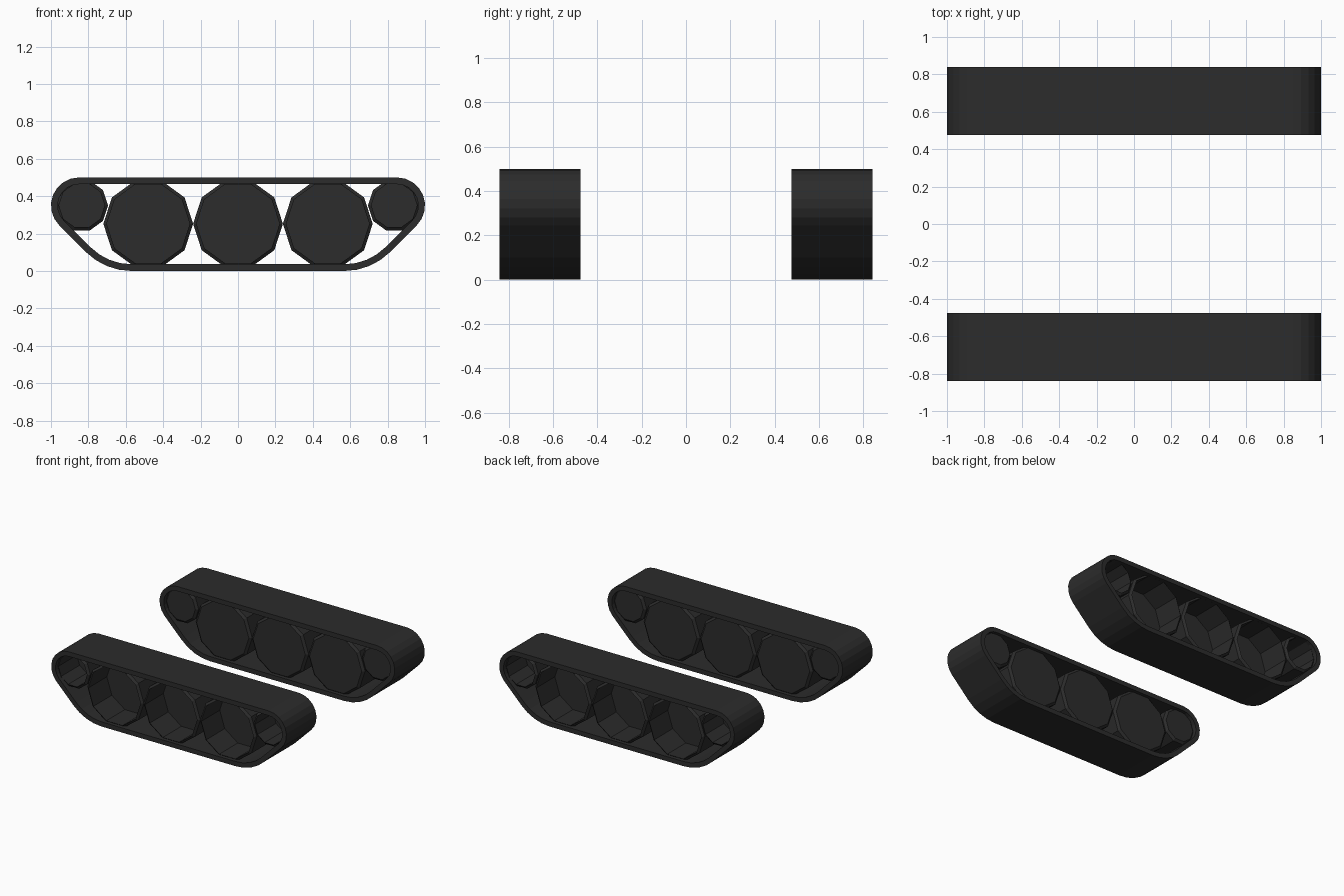
import bpy, bmesh
from math import sin, cos, pi, radians

if "Cube" in bpy.data.objects:
    bpy.data.objects.remove(bpy.data.objects["Cube"])

dark = bpy.data.materials.new("dark_rubber")
dark.diffuse_color = (0.025, 0.025, 0.025, 1)
dark.use_nodes = True
dark.node_tree.nodes["Principled BSDF"].inputs["Base Color"].default_value = dark.diffuse_color

IN, OUT = 0.475, 0.84      # track's inner and outer side, distance from y = 0
THICK = 0.036              # belt thickness


def make_object(name, bm):
    bmesh.ops.recalc_face_normals(bm, faces=bm.faces)
    mesh = bpy.data.meshes.new(name)
    bm.to_mesh(mesh)
    bm.free()
    mesh.materials.append(dark)
    obj = bpy.data.objects.new(name, mesh)
    bpy.context.collection.objects.link(obj)
    return obj


def bridge(bm, rings):
    for a, b in zip(rings, rings[1:]):
        n = len(a)
        for i in range(n):
            j = (i + 1) % n
            bm.faces.new((a[i], a[j], b[j], b[i]))


def arc(cx, cz, r, a0, a1, n):
    angles = [radians(a0 + (a1 - a0) * i / n) for i in range(n + 1)]
    return [(cx + r * cos(a), cz + r * sin(a)) for a in angles]


def belt_outline(inset):
    # right half from the bottom up, then its mirror image
    half = (arc(0.57, 0.343, 0.343 - inset, -90, -45, 4)
            + arc(0.85, 0.35, 0.15 - inset, -45, 90, 8))
    return half + [(-x, z) for x, z in reversed(half)]


def belt(name, side):
    bm = bmesh.new()
    rings = [[bm.verts.new((x, side * y, z)) for x, z in belt_outline(inset)]
             for inset, y in ((0, IN), (0, OUT), (THICK, OUT), (THICK, IN))]
    bridge(bm, rings + rings[:1])
    return make_object(name, bm)


def wheel(name, side, cx, cz, r):
    # ten-sided cup: closed towards the vehicle, hollow on the outside
    bm = bmesh.new()
    rim = r - 0.018
    section = ((rim, IN + 0.025), (r, IN + 0.04), (r, OUT - 0.04),
               (rim, OUT - 0.025), (rim, OUT - 0.25))
    rings = [[bm.verts.new((cx + q * cos(i * pi / 5), side * y, cz + q * sin(i * pi / 5)))
              for i in range(10)] for q, y in section]
    bridge(bm, rings)
    bm.faces.new(rings[0])
    bm.faces.new(rings[-1])
    return make_object(name, bm)


# Both tracks with three road wheels and two end wheels
for label, side in (("front", -1), ("back", 1)):
    belt(label + "_track_belt", side)
    for i, x in enumerate((-0.48, 0, 0.48)):
        wheel(f"{label}_road_wheel_{i + 1}", side, x, 0.252, 0.24)
    for i, x in enumerate((-0.835, 0.835)):
        wheel(f"{label}_end_wheel_{i + 1}", side, x, 0.35, 0.14)
